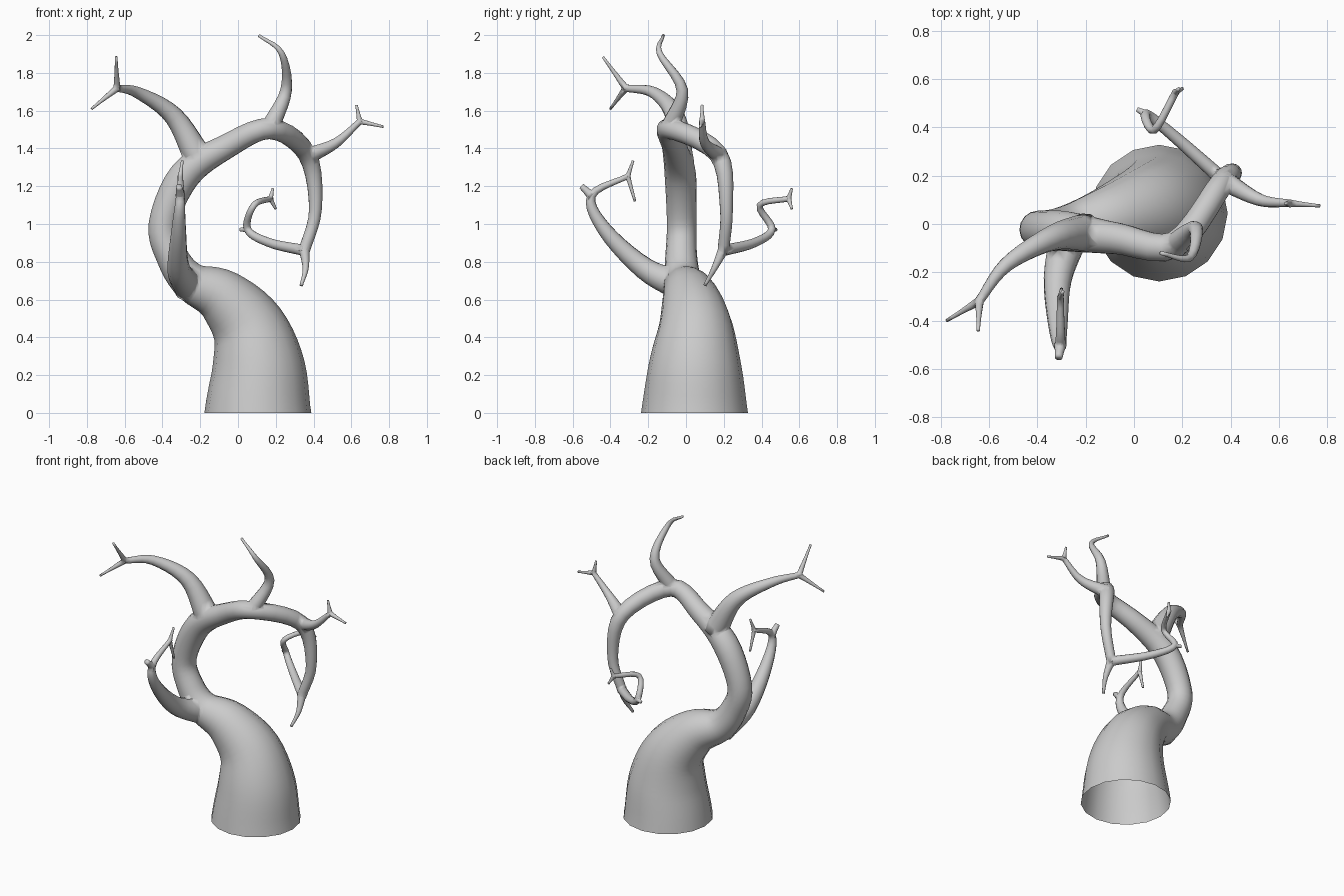
import bpy, bmesh
from math import cos, sin, tau
from mathutils import Vector

if "Cube" in bpy.data.objects:
    bpy.data.objects.remove(bpy.data.objects["Cube"])


def spline(pts, steps=5):
    """Smooth path through (x, y, z, radius) points."""
    p = [Vector(q) for q in pts]
    p = [p[0] * 2 - p[1]] + p + [p[-1] * 2 - p[-2]]
    out = []
    for a, b, c, d in zip(p, p[1:], p[2:], p[3:]):
        for k in range(steps):
            t = k / steps
            out.append(0.5 * (2 * b + (c - a) * t + (2 * a - 5 * b + 4 * c - d) * t * t
                              + (3 * b - a - 3 * c + d) * t ** 3))
    return out + [p[-2]]


def tube(name, path, sides, upright=False):
    """Round capped tube swept along a path of (x, y, z, radius)."""
    bm = bmesh.new()
    rings, normal = [], Vector((0.6, 0.1, 0.8))
    for i, q in enumerate(path):
        tan = (path[min(i + 1, len(path) - 1)].xyz - path[max(i - 1, 0)].xyz).normalized()
        if i == 0:
            if upright:
                tan = Vector((0, 0, 1))
            normal = tan.orthogonal()
        normal = (normal - tan * normal.dot(tan)).normalized()
        side = tan.cross(normal)
        angles = [tau * k / sides for k in range(sides)]
        rings.append([bm.verts.new(q.xyz + q.w * (normal * cos(a) + side * sin(a))) for a in angles])
    for a, b in zip(rings, rings[1:]):
        for k in range(sides):
            j = (k + 1) % sides
            bm.faces.new((a[k], a[j], b[j], b[k]))
    bm.faces.new(rings[0][::-1])
    bm.faces.new(rings[-1])
    bmesh.ops.recalc_face_normals(bm, faces=bm.faces)
    me = bpy.data.meshes.new(name)
    bm.to_mesh(me)
    bm.free()
    ob = bpy.data.objects.new(name, me)
    bpy.context.collection.objects.link(ob)
    return ob


def grow(name, pts, r0, r1, tips=()):
    """Fuse a tapering branch into the tree, then twigs forking from its end."""
    path = spline([(*p, 0) for p in pts])
    for i, q in enumerate(path):
        q.w = r1 + (r0 - r1) * (1 - i / (len(path) - 1)) ** 1.5
    part = tube(name, path, 12)
    mod = tree.modifiers.new(name, 'BOOLEAN')
    mod.operation = 'UNION'
    mod.solver = 'EXACT'
    mod.object = part
    bpy.context.view_layer.objects.active = tree
    bpy.ops.object.modifier_apply(modifier=mod.name)
    bpy.data.objects.remove(part)
    back = Vector(pts[-1]).lerp(Vector(pts[-2]), 0.04)
    for tip in tips:
        grow("twig", [back, tip], r1, 0.007)


# Trunk, bending left, arching over to the right and hanging down
tree = tube("tree", spline([
    (.105, .045, 0, .283), (.107, .048, .25, .246), (.05, .05, .46, .197),
    (-.09, .02, .618, .147), (-.25, -.015, .695, .104), (-.345, -.025, .82, .085),
    (-.395, -.023, 1.0, .078), (-.28, -.03, 1.26, .083), (-.07, -.06, 1.405, .066),
    (.17, -.085, 1.505, .056), (.365, .17, 1.37, .05), (.41, .214, 1.08, .034),
    (.348, .197, .85, .03)]), 16, upright=True)

# Hanging tip, crown and the two upper side branches
grow("hanging_tip", [(.35, .2, .87), (.358, .15, .765), (.335, .1, .675)], .03, .009)
grow("crown_branch", [(.17, -.085, 1.51), (.255, -.02, 1.71), (.23, -.14, 1.905), (.11, -.12, 1.998)],
     .05, .008)
grow("left_branch", [(-.2, -.035, 1.33), (-.34, -.058, 1.57), (-.53, -.17, 1.695), (-.645, -.325, 1.72)],
     .08, .019, [(-.775, -.4, 1.61), (-.645, -.44, 1.885)])
grow("right_branch", [(.37, .18, 1.36), (.52, .10, 1.43), (.65, .085, 1.548)],
     .045, .016, [(.77, .075, 1.515), (.627, .085, 1.63)])

# Curling branch at the back
bend = (.05, .455, .972)
grow("loop_branch", [(.35, .2, .86), (.17, .36, .9), bend, (.085, .39, 1.1), (.175, .55, 1.135)],
     .03, .015, [(.185, .56, 1.188), (.2, .56, 1.08)])
grow("loop_stub", [bend, (.012, .475, .97)], .019, .01)

# Rising branch at the front
elbow = (-.305, -.5, 1.15)
grow("front_branch", [(-.26, -.02, .67), (-.315, -.22, .765), (-.314, -.43, .97), elbow, (-.305, -.3, 1.257)],
     .085, .014, [(-.295, -.28, 1.335), (-.3, -.27, 1.12)])
grow("front_stub", [elbow, (-.312, -.553, 1.2)], .026, .016)

# Open the underside of the trunk and shade smooth
bm = bmesh.new()
bm.from_mesh(tree.data)
under = [f for f in bm.faces if all(v.co.z < .001 for v in f.verts)]
bmesh.ops.delete(bm, geom=under, context='FACES')
for f in bm.faces:
    f.smooth = True
bm.to_mesh(tree.data)
bm.free()
